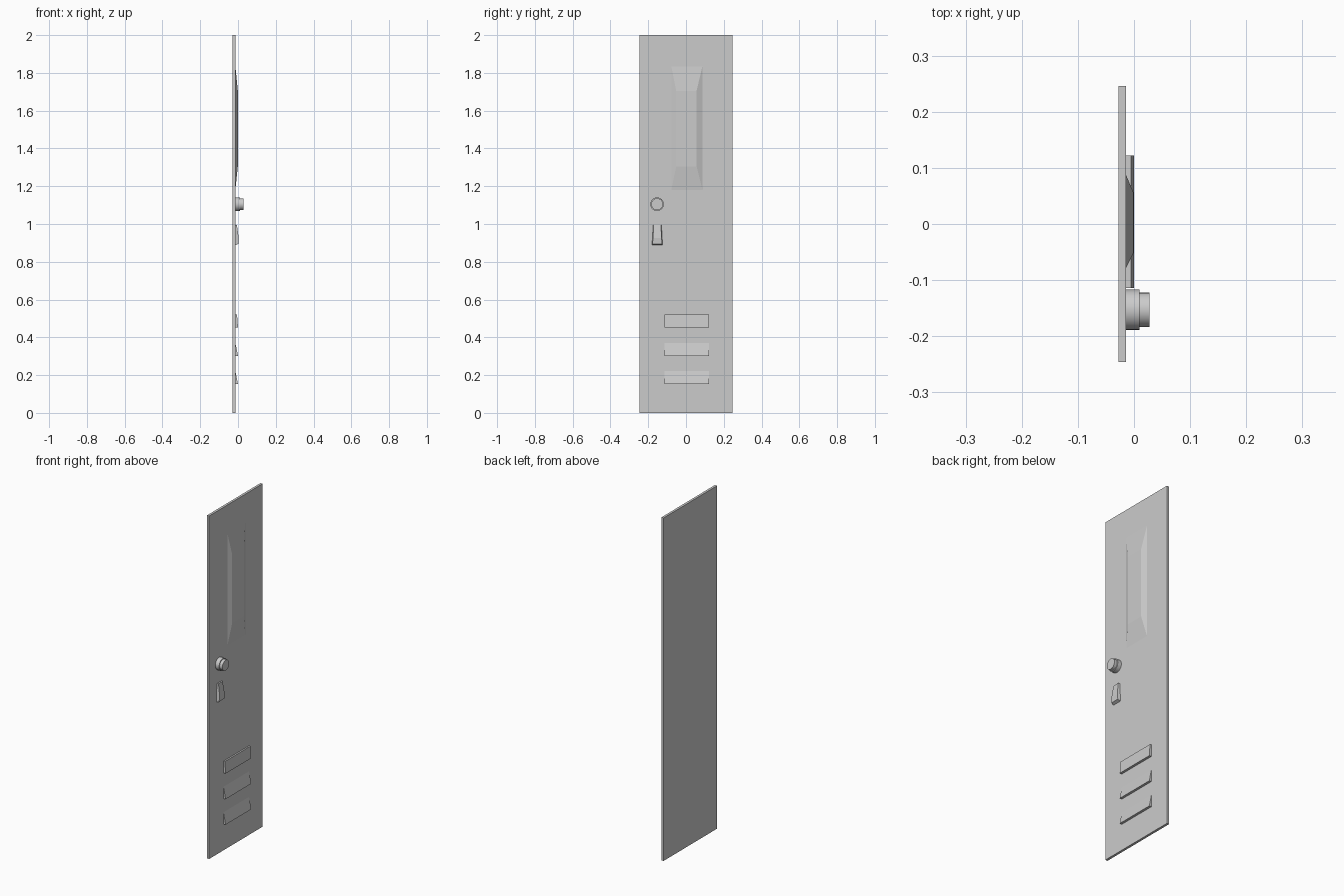
import bpy, bmesh, math

if "Cube" in bpy.data.objects:
    bpy.data.objects.remove(bpy.data.objects["Cube"])

BACK, FACE = -0.028, -0.014   # back and front planes of the door sheet


def make_object(name, bm):
    bmesh.ops.recalc_face_normals(bm, faces=bm.faces)
    mesh = bpy.data.meshes.new(name)
    bm.to_mesh(mesh)
    bm.free()
    obj = bpy.data.objects.new(name, mesh)
    bpy.context.collection.objects.link(obj)
    return obj


def loft(name, rings):
    """Skin equal-sized point rings and cap both ends."""
    bm = bmesh.new()
    loops = [[bm.verts.new(p) for p in ring] for ring in rings]
    n = len(loops[0])
    for a, b in zip(loops, loops[1:]):
        for i in range(n):
            j = (i + 1) % n
            bm.faces.new((a[i], a[j], b[j], b[i]))
    bm.faces.new(loops[0])
    bm.faces.new(loops[-1])
    return make_object(name, bm)


def rect(x, y0, y1, z0, z1):
    return [(x, y0, z0), (x, y1, z0), (x, y1, z1), (x, y0, z1)]


def circle(x, y, z, r, n=24):
    return [(x, y + r * math.cos(2 * math.pi * i / n),
             z + r * math.sin(2 * math.pi * i / n)) for i in range(n)]


# Door sheet
loft("door", [rect(BACK, -0.246, 0.246, 0, 2), rect(FACE, -0.246, 0.246, 0, 2)])

# Shallow raised panel with sloping borders
loft("raised_panel", [rect(FACE, -0.078, 0.087, 1.18, 1.835),
                      rect(-0.001, -0.052, 0.056, 1.305, 1.705)])

# Stepped round dial lock
dial = loft("dial_lock", [circle(x, -0.153, 1.105, r) for x, r in
                          ((FACE, 0.036), (0.010, 0.036), (0.010, 0.031), (0.028, 0.031))])
bpy.context.view_layer.objects.active = dial
dial.select_set(True)
bpy.ops.object.shade_smooth_by_angle(angle=math.radians(30))

# Wedge handle: side profile (x, z), wider towards the bottom
profile = [(FACE, 0.995, 0.022), (-0.006, 0.995, 0.019), (0.004, 0.925, 0.023),
           (0.002, 0.895, 0.025), (FACE, 0.888, 0.028)]
loft("latch_handle", [[(x, -0.152 + side * w, z) for x, z, w in profile]
                      for side in (-1, 1)])

# Three vent louvres; the top one has a stepped upper edge
for k, (z, top_x) in enumerate(((0.153, FACE), (0.302, FACE), (0.451, -0.005))):
    prof = [(FACE, z), (0.0, z), (top_x, z + 0.069)]
    if top_x > FACE:
        prof.append((FACE, z + 0.069))
    loft(f"vent_louvre_{k + 1}", [[(x, y, zz) for x, zz in prof]
                                  for y in (-0.114, 0.122)])
